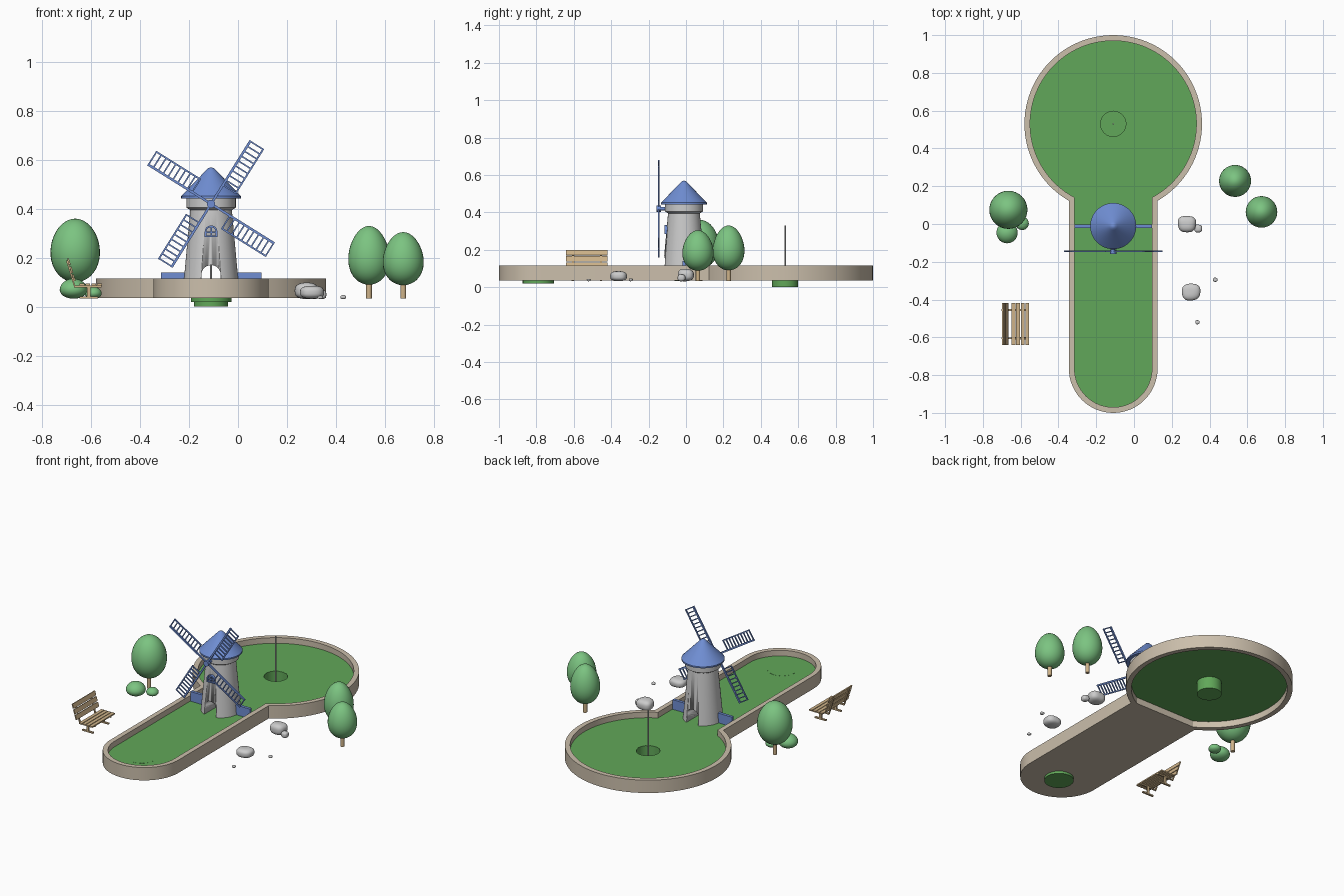
import bpy, bmesh, math, random
from math import sin, cos, pi, radians
from mathutils import Matrix, Vector

if "Cube" in bpy.data.objects:
    bpy.data.objects.remove(bpy.data.objects["Cube"])

random.seed(4)
CX, CUP_Y, TOWER_Y, FLOOR = -0.11, 0.53, -0.011, 0.08


def material(name, rgb):
    m = bpy.data.materials.new(name)
    m.diffuse_color = (*rgb, 1)
    m.use_nodes = True
    m.node_tree.nodes["Principled BSDF"].inputs["Base Color"].default_value = m.diffuse_color
    return m


GREEN = material("turf_green", (0.12, 0.39, 0.10))
LEAF = material("leaf_green", (0.20, 0.55, 0.22))
STONE = material("curb_beige", (0.60, 0.52, 0.41))
BLUE = material("mill_blue", (0.16, 0.27, 0.65))
WOOD = material("wood_tan", (0.62, 0.45, 0.25))


def finish(name, bm, mat=None, loc=(0, 0, 0), rot=(0, 0, 0), angle=35):
    bmesh.ops.recalc_face_normals(bm, faces=bm.faces)
    me = bpy.data.meshes.new(name)
    bm.to_mesh(me)
    bm.free()
    ob = bpy.data.objects.new(name, me)
    bpy.context.collection.objects.link(ob)
    ob.location, ob.rotation_euler = loc, rot
    if mat:
        me.materials.append(mat)
    bpy.ops.object.select_all(action='DESELECT')
    ob.select_set(True)
    bpy.context.view_layer.objects.active = ob
    bpy.ops.object.shade_smooth_by_angle(angle=radians(angle))
    return ob


def ring_prism(name, outer, inner, z0, z1, mat, **kw):
    """Closed band between two matching outlines, with thickness."""
    bm = bmesh.new()
    loops = [[bm.verts.new((x, y, z)) for x, y in pts]
             for pts, z in ((outer, z0), (outer, z1), (inner, z1), (inner, z0))]
    n = len(outer)
    for a, b in zip(loops, loops[1:] + loops[:1]):
        for i in range(n):
            bm.faces.new((a[i], a[(i + 1) % n], b[(i + 1) % n], b[i]))
    return finish(name, bm, mat, **kw)


def prism(name, pts, z0, z1, mat=None, **kw):
    bm = bmesh.new()
    f = bm.faces.new([bm.verts.new((x, y, z0)) for x, y in pts])
    ext = bmesh.ops.extrude_face_region(bm, geom=[f], use_keep_orig=True)["geom"]
    for v in ext:
        if isinstance(v, bmesh.types.BMVert):
            v.co.z = z1
    return finish(name, bm, mat, **kw)


def lathe(name, profile, mat=None, loc=(0, 0, 0), rot=(0, 0, 0), steps=48):
    bm = bmesh.new()
    vs = [bm.verts.new((r, 0, z)) for r, z in profile]
    es = [bm.edges.new(p) for p in zip(vs, vs[1:])]
    bmesh.ops.spin(bm, geom=vs + es, cent=(0, 0, 0), axis=(0, 0, 1), angle=2 * pi, steps=steps)
    bmesh.ops.remove_doubles(bm, verts=bm.verts, dist=1e-5)
    return finish(name, bm, mat, loc, rot)


def rod(name, r, z0, z1, mat=None, loc=(0, 0, 0), rot=(0, 0, 0), steps=24):
    return lathe(name, [(0, z0), (r, z0), (r, z1), (0, z1)], mat, loc, rot, steps)


def add_box(bm, size, center, m=Matrix()):
    bmesh.ops.create_cube(bm, size=1, matrix=m @ Matrix.Translation(center) @ Matrix.Diagonal((*size, 1)))


def box(name, size, loc, mat=None, rot=(0, 0, 0)):
    bm = bmesh.new()
    add_box(bm, size, (0, 0, 0))
    return finish(name, bm, mat, loc, rot)


def keyhole(R, w):
    """Round green joined to a lane with a rounded end, centred on the cup."""
    a = math.asin(w / R)
    pts = [(R * cos(t), R * sin(t)) for t in
           (-pi / 2 + a + (2 * pi - 2 * a) * i / 80 for i in range(81))]
    return pts + [(-w * cos(pi * i / 32), -1.295 - w * sin(pi * i / 32)) for i in range(33)]


def arch(w, spring, bottom, n=16):
    return [(-w, bottom), (w, bottom)] + [(w * cos(pi * i / n), spring + w * sin(pi * i / n)) for i in range(n + 1)]


# Course: curb, turf with cup hole, lane base, cup, tee and flag pole
course = (CX, CUP_Y, 0)
inner = keyhole(0.44, 0.205)
ring_prism("curb", keyhole(0.47, 0.235), inner, 0.035, 0.115, STONE, loc=course)
hole = [tuple(Vector(p).normalized() * 0.068) for p in inner]
ring_prism("turf", inner, hole, FLOOR - 0.006, FLOOR, GREEN, loc=course)
lane = [(0.205, -0.389), (-0.205, -0.389)] + inner[81:]
prism("lane_base", lane, 0.035, FLOOR - 0.006, STONE, loc=course)
lathe("cup", [(0, 0), (0.07, 0), (0.07, FLOOR - 0.001), (0.067, FLOOR - 0.001), (0.067, 0.006), (0, 0.006)], GREEN, course)
rod("tee_mat", 0.083, 0.02, FLOOR + 0.0005, GREEN, (CX, -0.79, 0), steps=48)
rod("flag_pole", 0.004, 0.004, 0.33, None, course, steps=12)

# Windmill tower with a tunnel for the ball
tower = lathe("tower", [(0, FLOOR - 0.002), (0.114, FLOOR - 0.002), (0.085, 0.395), (0.101, 0.405), (0.101, 0.445), (0, 0.445)],
              None, (CX, TOWER_Y, 0))
cutter = prism("tunnel_cutter", arch(0.039, 0.131, 0.03), -0.3, 0.3, None,
               loc=(CX, TOWER_Y, 0), rot=(pi / 2, 0, 0))
cutter.hide_render = True
mod = tower.modifiers.new("tunnel", 'BOOLEAN')
mod.object, mod.operation, mod.solver = cutter, 'DIFFERENCE', 'EXACT'
bpy.context.view_layer.objects.active = tower
bpy.ops.object.modifier_apply(modifier="tunnel")
bpy.data.objects.remove(cutter)
lathe("roof", [(0, 0.443), (0.122, 0.443), (0.122, 0.452), (0.022, 0.556), (0.012, 0.566), (0, 0.57)],
      BLUE, (CX, TOWER_Y, 0))
for side, x in (("left", -0.26), ("right", 0.04)):
    box(side + "_barrier", (0.11, 0.018, 0.062), (x, TOWER_Y, 0.109), BLUE)

# Arched window
ring_prism("window_frame", arch(0.026, 0.306, 0.285), arch(0.019, 0.306, 0.291), -0.012, 0.012, BLUE,
           loc=(CX, TOWER_Y - 0.093, 0), rot=(pi / 2, 0, 0))
box("window_bar_upright", (0.006, 0.018, 0.042), (CX, TOWER_Y - 0.093, 0.308), BLUE)
box("window_bar_cross", (0.044, 0.018, 0.006), (CX, TOWER_Y - 0.093, 0.305), BLUE)

# Axle, hub and four ladder sails
rod("axle", 0.009, 0, 0.12, BLUE, (CX, -0.03, 0.42), (pi / 2, 0, 0))
rod("hub", 0.017, -0.012, 0.012, BLUE, (CX, -0.147, 0.42), (pi / 2, 0, 0))
for k in range(4):
    bm = bmesh.new()
    m = Matrix.Rotation(-radians(58 + 90 * k), 4, 'Y')
    add_box(bm, (0.305, 0.009, 0.01), (0.1525, 0, 0), m)
    add_box(bm, (0.217, 0.007, 0.007), (0.1965, 0, -0.062), m)
    for i in range(10):
        add_box(bm, (0.006, 0.006, 0.064), (0.091 + 0.0234 * i, 0, -0.032), m)
    finish(f"sail_{k + 1}", bm, BLUE, (CX, -0.145, 0.42))


# Trees and bushes
def blob(name, r, z0, z1, loc, mat, egg=0.0):
    n, h = 20, (z1 - z0) / 2
    prof = [(r * sin(pi * i / n) * (1 + egg * cos(pi * i / n)), z0 + h - h * cos(pi * i / n))
            for i in range(n + 1)]
    prof[0], prof[-1] = (0, z0), (0, z1)
    return lathe(name, prof, mat, (*loc, 0), steps=32)


for i, (x, y, r, z0, z1, egg) in enumerate(((-0.665, 0.075, 0.101, 0.1, 0.36, 0.06),
                                           (0.535, 0.228, 0.084, 0.09, 0.33, 0.13),
                                           (0.675, 0.064, 0.083, 0.088, 0.305, 0.13))):
    rod(f"tree_trunk_{i + 1}", 0.012, 0.033, 0.13, WOOD, (x, y, 0), steps=16)
    blob(f"tree_crown_{i + 1}", r, z0, z1, (x, y), LEAF, egg)
blob("bush_large", 0.056, 0.033, 0.115, (-0.672, -0.046), LEAF, 0.1)
blob("bush_small", 0.035, 0.033, 0.082, (-0.592, 0.003), LEAF, 0.1)

# Rounded boulders and pebbles
for i, (x, y, rx, ry, z1) in enumerate(((0.28, 0.0, 0.048, 0.043, 0.098), (0.34, -0.024, 0.021, 0.021, 0.068),
                                       (0.302, -0.36, 0.048, 0.044, 0.086), (0.43, -0.295, 0.012, 0.011, 0.047),
                                       (0.336, -0.52, 0.011, 0.011, 0.045))):
    bm = bmesh.new()
    bmesh.ops.create_icosphere(bm, subdivisions=4, radius=1)
    ph = random.uniform(0, 6)
    hz = (z1 - 0.032) / 2
    for v in bm.verts:
        c = v.co.copy()
        k = 1 / sum(abs(a) ** 2.7 for a in c) ** (1 / 2.7)
        k *= 1 + 0.04 * sin(3 * c.x + ph) * cos(2.5 * c.y + ph)
        v.co = Vector((c.x * rx, c.y * ry, c.z * hz)) * k
    finish(f"rock_{i + 1}", bm, None, (x, y, 0.032 + hz), angle=60)

# Bench facing the lane
BY, TILT = -0.53, -radians(17)
for i in range(4):
    box(f"seat_slat_{i + 1}", (0.020, 0.222, 0.008), (-0.638 + 0.0243 * i, BY, 0.09), WOOD)
for i in range(3):
    t = 0.03 + 0.034 * i
    box(f"back_slat_{i + 1}", (0.007, 0.222, 0.028),
        (-0.662 + t * sin(TILT), BY, 0.09 + t * cos(TILT)), WOOD, (0, TILT, 0))
for side, y in (("near", BY - 0.075), ("far", BY + 0.075)):
    box(side + "_foot", (0.075, 0.012, 0.008), (-0.61, y, 0.037), WOOD)
    box(side + "_leg", (0.013, 0.012, 0.048), (-0.61, y, 0.062), WOOD)
    box(side + "_seat_support", (0.11, 0.010, 0.007), (-0.612, y, 0.0825), WOOD)
    box(side + "_back_support", (0.006, 0.010, 0.115), (-0.6825, y, 0.134), WOOD, (0, TILT, 0))
